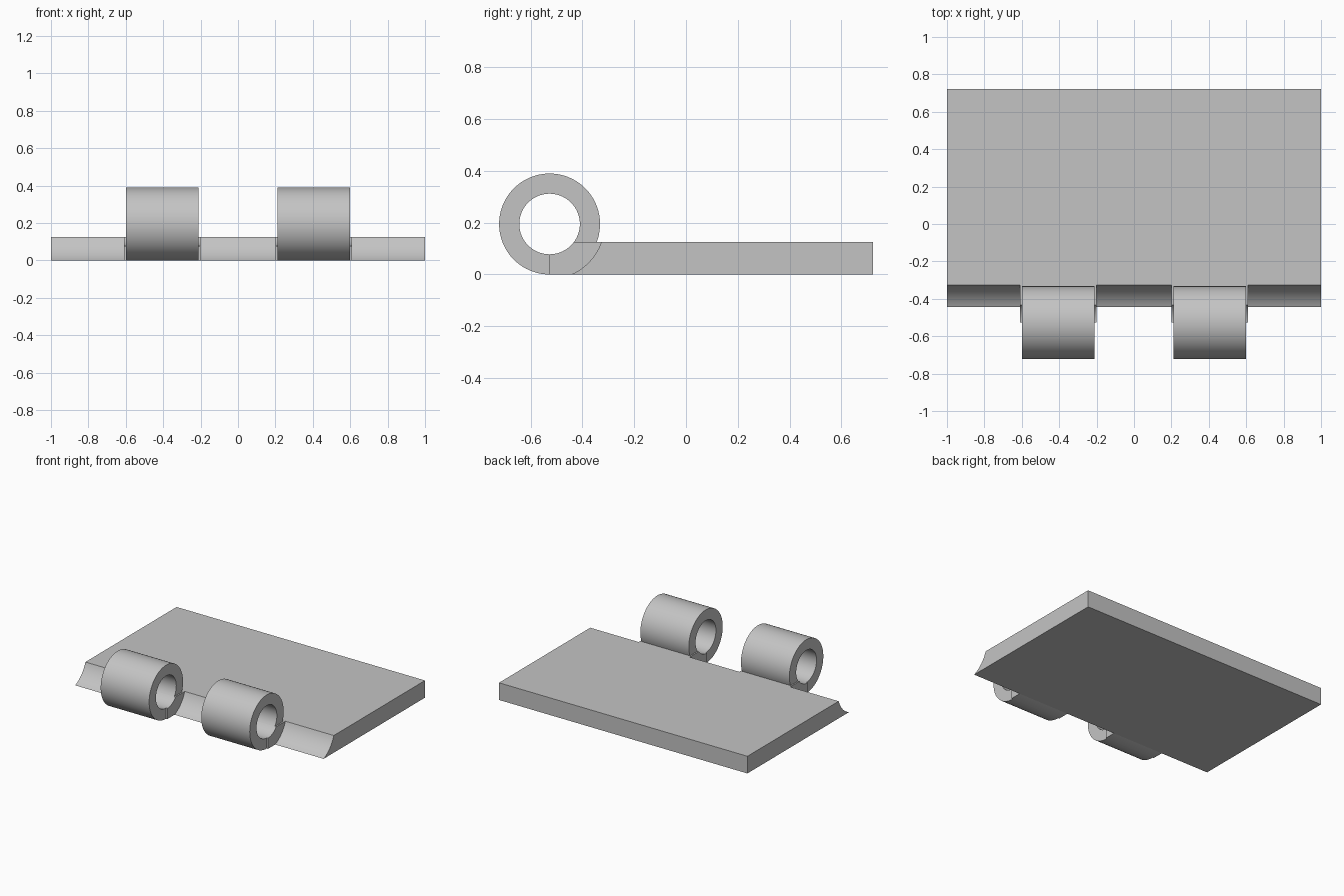
import bpy, bmesh
from math import sin, cos, asin, radians, pi

cube = bpy.data.objects.get("Cube")
if cube:
    bpy.data.objects.remove(cube, do_unlink=True)

# Single plain metal colour
steel = bpy.data.materials.new("plain_grey_metal")
steel.use_nodes = True
GREY = (0.55, 0.55, 0.55, 1)
steel.diffuse_color = GREY
steel.node_tree.nodes["Principled BSDF"].inputs["Base Color"].default_value = GREY

OUTER, BORE, CLEAR = 0.195, 0.117, 0.212   # knuckle, pin hole, clearance radii
BACK, THICK = 0.722, 0.125
PIN_Y, PIN_Z = OUTER - BACK, OUTER


def arc(radius, start, end, steps):
    """Points (y, z) on a circle about the pin axis."""
    return [(PIN_Y + radius * cos(start + (end - start) * i / steps),
             PIN_Z + radius * sin(start + (end - start) * i / steps))
            for i in range(steps + 1)]


def angle_at(radius, z):
    """Angle on the rear lower quarter where a circle reaches height z."""
    return asin((z - PIN_Z) / radius)


def extrude_profile(name, profile, x0, x1):
    """Solid made by sweeping a (y, z) profile along x."""
    bm = bmesh.new()
    face = bm.faces.new([bm.verts.new((x0, y, z)) for y, z in profile])
    swept = bmesh.ops.extrude_face_region(bm, geom=[face])["geom"]
    bmesh.ops.translate(bm, vec=(x1 - x0, 0, 0),
                        verts=[g for g in swept if isinstance(g, bmesh.types.BMVert)])
    bmesh.ops.recalc_face_normals(bm, faces=bm.faces)
    mesh = bpy.data.meshes.new(name)
    bm.to_mesh(mesh)
    bm.free()
    mesh.materials.append(steel)
    obj = bpy.data.objects.new(name, mesh)
    bpy.context.collection.objects.link(obj)
    bpy.ops.object.select_all(action='DESELECT')
    obj.select_set(True)
    bpy.context.view_layer.objects.active = obj
    bpy.ops.object.shade_smooth_by_angle(angle=radians(30))
    return obj


# Leaf plate with a hollowed front edge
hollow = arc(CLEAR, angle_at(CLEAR, 0), angle_at(CLEAR, THICK), 12)
extrude_profile("leaf_plate", hollow + [(BACK, THICK), (BACK, 0)], -1, 1)

# Tongue joining plate to knuckle, its top following the bore
bore_end = angle_at(BORE, THICK)
tongue = [(PIN_Y, 0)] + hollow + arc(BORE, bore_end, -pi / 2, 12)

# Rolled knuckle: open ring that starts and ends on the tongue
rim_end = angle_at(OUTER, THICK)
knuckle = (arc(OUTER, rim_end, 1.5 * pi, 64)
           + arc(BORE, 1.5 * pi, bore_end, 64))

for side, centre in (("right", -0.405), ("left", 0.405)):
    extrude_profile(side + "_tongue", tongue, centre - 0.205, centre + 0.205)
    extrude_profile(side + "_knuckle", knuckle, centre - 0.195, centre + 0.195)
